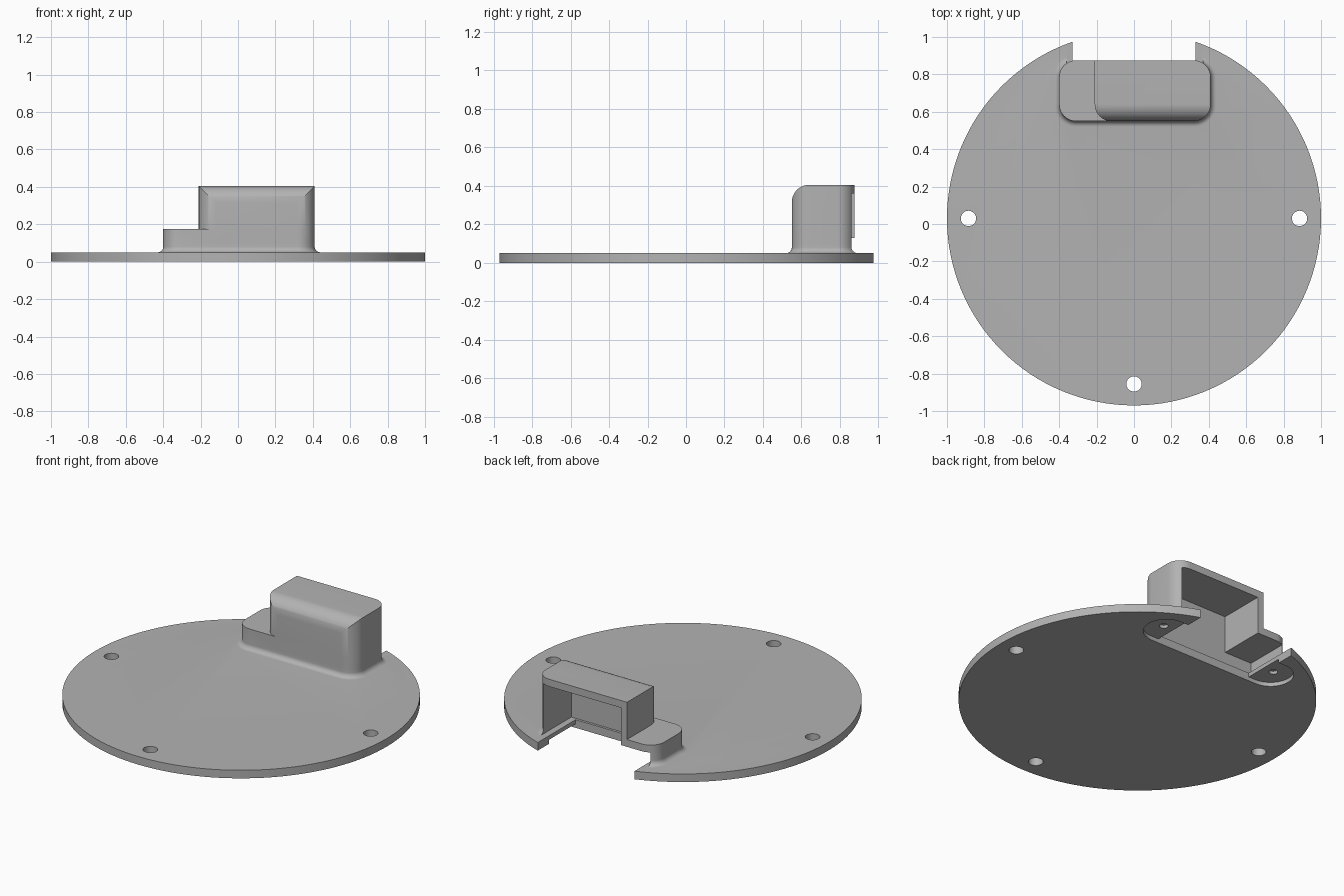
import bpy, bmesh, math
from math import sin, cos, pi

old = bpy.data.objects.get("Cube")
if old:
    bpy.data.objects.remove(old, do_unlink=True)

grey = bpy.data.materials.new("plain_grey")
grey.use_nodes = True
colour = (0.45, 0.45, 0.45, 1)
grey.diffuse_color = colour
grey.node_tree.nodes["Principled BSDF"].inputs["Base Color"].default_value = colour


def loft(name, rings):
    """Solid from a stack of matching point loops, capped at both ends."""
    bm = bmesh.new()
    loops = [[bm.verts.new(p) for p in ring] for ring in rings]
    n = len(loops[0])
    for a, b in zip(loops, loops[1:]):
        for i in range(n):
            j = (i + 1) % n
            bm.faces.new((a[i], a[j], b[j], b[i]))
    bm.faces.new(loops[0][::-1])
    bm.faces.new(loops[-1])
    bmesh.ops.recalc_face_normals(bm, faces=bm.faces)
    mesh = bpy.data.meshes.new(name)
    bm.to_mesh(mesh)
    bm.free()
    mesh.materials.append(grey)
    ob = bpy.data.objects.new(name, mesh)
    bpy.context.collection.objects.link(ob)
    return ob


def rounded(x0, x1, y0, y1, radii, z, grow=0, steps=10):
    """Rounded rectangle; radii run back left, back right, front right, front left."""
    pts = []
    corners = [(x1, y1, -1, -1), (x0, y1, 1, -1), (x0, y0, 1, 1), (x1, y0, -1, 1)]
    for k, ((x, y, sx, sy), r) in enumerate(zip(corners, radii)):
        if r == 0:
            pts.append((x, y, z))
            continue
        for i in range(steps + 1):
            a = (k + i / steps) * pi / 2
            pts.append((x + sx * r + (r + grow) * cos(a),
                        y + sy * r + (r + grow) * sin(a), z))
    return pts


def cylinder(name, x, y, r, z0, z1, n=32):
    return loft(name, [[(x + r * cos(2 * pi * i / n), y + r * sin(2 * pi * i / n), z)
                        for i in range(n)] for z in (z0, z1)])


def box(name, x0, x1, y0, y1, z0, z1):
    return loft(name, [rounded(x0, x1, y0, y1, [0] * 4, z) for z in (z0, z1)])


def combine(target, other, operation):
    """Apply a boolean and drop the second solid."""
    mod = target.modifiers.new("combine", "BOOLEAN")
    mod.operation, mod.solver, mod.object = operation, "EXACT", other
    bpy.context.view_layer.objects.active = target
    bpy.ops.object.modifier_apply(modifier=mod.name)
    bpy.data.objects.remove(other, do_unlink=True)


R, MID = 0.09, 0.03
FRONT, BACK, SIDE = 0.55, 0.875, 0.41
TOP, PLATE, STEP = 0.405, 0.05, 0.175

# Round base plate
cover = cylinder("cover_plate", 0, MID, 1, 0, PLATE, 128)

# Low housing with a flared foot
FOOT = 0.03
levels = [(0.02, FOOT)]
for i in range(9):
    a = i / 8 * pi / 2
    levels.append((PLATE + FOOT * (1 - cos(a)), FOOT * (1 - sin(a))))
levels.append((STEP, 0))
low = loft("low_housing", [rounded(-0.4, SIDE, FRONT, BACK, [R] * 4, z, g)
                           for z, g in levels])

# Tall housing: rounded column trimmed by a side profile with a rounded front top
tall = loft("tall_housing", [rounded(-0.21, SIDE, FRONT, BACK, [R, 0, R, R], z)
                             for z in (0.1, TOP)])
profile = [(1, 0), (1, TOP)]
for i in range(13):
    a = i / 12 * pi / 2
    profile.append((FRONT + R - R * sin(a), TOP - R + R * cos(a)))
profile.append((FRONT, 0))
trim = loft("top_trim", [[(x, y, z) for y, z in profile] for x in (-1, 1)])
combine(tall, trim, "INTERSECT")
combine(low, tall, "UNION")
combine(cover, low, "UNION")

# Hollow housing, open at the back and below
cutters = [
    box("tall_cavity", -0.17, 0.37, 0.59, 1.2, PLATE, 0.36),
    box("low_cavity", -0.36, 0.37, 0.59, 1.2, PLATE, 0.13),
    box("plate_notch", -0.33, 0.33, 0.605, 1.2, -0.1, 0.07),
    # Shallow rounded recess underneath
    loft("recess", [rounded(-0.51, 0.51, 0.605, 0.865, [0.13] * 4, z) for z in (-0.1, 0.025)]),
]
# Blind screw holes in the recess and through holes near the rim
for s in (-1, 1):
    cutters.append(cylinder("blind_hole", s * 0.4, 0.735, 0.025, -0.1, 0.044))
    cutters.append(cylinder("rim_hole", s * 0.885, MID, 0.041, -0.1, 0.2))
cutters.append(cylinder("rim_hole", 0, MID - 0.885, 0.041, -0.1, 0.2))
for cutter in cutters:
    combine(cover, cutter, "DIFFERENCE")

bpy.ops.object.select_all(action="DESELECT")
cover.select_set(True)
bpy.context.view_layer.objects.active = cover
bpy.ops.object.shade_smooth_by_angle(angle=math.radians(30))
